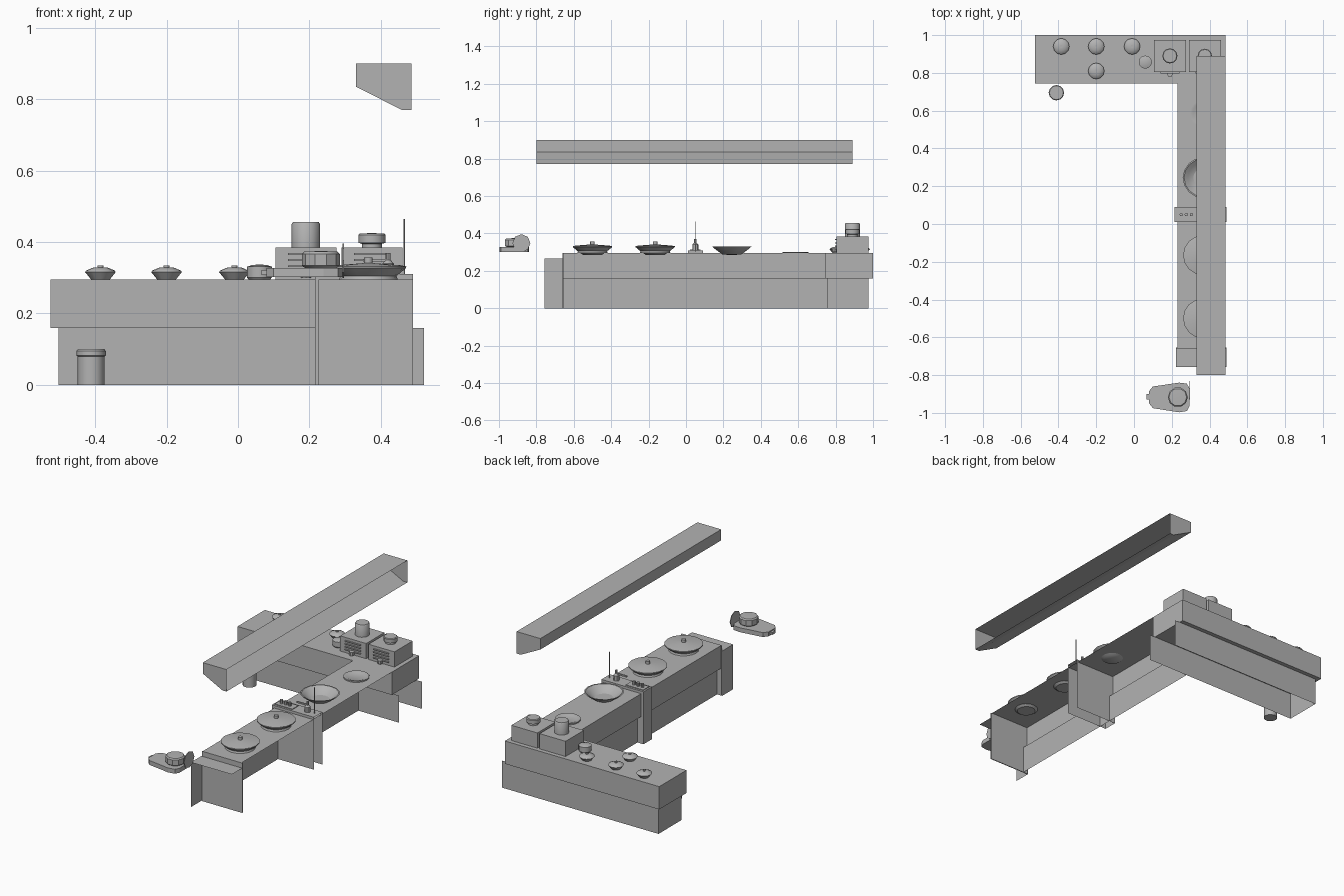
import bpy, bmesh, math
from mathutils import Vector

cube = bpy.data.objects.get("Cube")
if cube:
    bpy.data.objects.remove(cube, do_unlink=True)

steel = bpy.data.materials.new("brushed grey")
steel.use_nodes = True
GREY = (0.45, 0.45, 0.45, 1)
steel.diffuse_color = GREY
steel.node_tree.nodes["Principled BSDF"].inputs["Base Color"].default_value = GREY


def finish(name, bm, smooth=False):
    mesh = bpy.data.meshes.new(name)
    bm.to_mesh(mesh)
    bm.free()
    mesh.materials.append(steel)
    ob = bpy.data.objects.new(name, mesh)
    bpy.context.collection.objects.link(ob)
    if smooth:
        bpy.ops.object.select_all(action='DESELECT')
        ob.select_set(True)
        bpy.context.view_layer.objects.active = ob
        bpy.ops.object.shade_smooth_by_angle(angle=math.radians(35))
    return ob


def box(name, lo, hi, missing=""):
    """Box between two corners; missing lists sides left open, such as '+x -z'."""
    bm = bmesh.new()
    bmesh.ops.create_cube(bm, size=1)
    for side in missing.split():
        axis = "xyz".index(side[1])
        sign = 1 if side[0] == "+" else -1
        gone = [f for f in bm.faces if f.normal[axis] * sign > 0.9]
        bmesh.ops.delete(bm, geom=gone, context='FACES')
    lo, hi = Vector(lo), Vector(hi)
    for v in bm.verts:
        v.co = (lo + hi) / 2 + v.co * (hi - lo)
    return finish(name, bm)


def extrude(name, points, a, b, axis="y", closed=False, caps=False):
    """Sweep a profile along y (points are x, z) or along z (points are x, y)."""
    bm = bmesh.new()

    def place(p, t):
        return (p[0], t, p[1]) if axis == "y" else (p[0], p[1], t)
    rows = [[bm.verts.new(place(p, t)) for p in points] for t in (a, b)]
    n = len(points)
    for i in range(n if closed else n - 1):
        j = (i + 1) % n
        bm.faces.new((rows[0][i], rows[0][j], rows[1][j], rows[1][i]))
    if caps:
        for row in rows:
            bm.faces.new(row)
        bmesh.ops.recalc_face_normals(bm, faces=bm.faces)
    return finish(name, bm)


def lathe(name, centre, profile, sides=12):
    """Turn (radius, height) points around a vertical axis; radius 0 makes a tip."""
    bm = bmesh.new()
    rings = []
    for r, z in profile:
        count = sides if r > 0 else 1
        rings.append([bm.verts.new((centre[0] + r * math.cos(math.tau * k / sides),
                                    centre[1] + r * math.sin(math.tau * k / sides),
                                    centre[2] + z)) for k in range(count)])
    for low, high in zip(rings, rings[1:]):
        for k in range(sides):
            m = (k + 1) % sides
            ring = [low[k % len(low)], low[m % len(low)],
                    high[m % len(high)], high[k % len(high)]]
            bm.faces.new(list(dict.fromkeys(ring)))
    return finish(name, bm, smooth=True)


def can(name, centre, r, h, sides=12):
    return lathe(name, centre, [(0, 0), (r, 0), (r, h), (0, h)], sides)


TOP = 0.295

# Overhead hood, open toward the wall
hood = [(0.485, 0.9), (0.33, 0.9), (0.33, 0.835), (0.458, 0.77), (0.485, 0.77)]
extrude("hood", hood, -0.8, 0.89, caps=True)

# Long counter shell with recessed lower panel, open toward the wall
extrude("long_counter", [(0.485, TOP), (0.23, TOP), (0.23, 0.16), (0.255, 0.16), (0.255, 0)],
        -0.655, 0.76)
box("counter_end_panel", (0.225, -0.66, 0), (0.49, -0.655, TOP))
box("counter_end_step", (0.222, -0.757, 0), (0.49, -0.655, 0.265), "+x -y -z +y")

# Divider post
box("divider_post", (0.215, 0.01, 0), (0.49, 0.09, 0.31), "+x -z")
box("divider_control_plate", (0.225, 0.022, 0.31), (0.34, 0.078, 0.314), "-z")

# Back counter
box("back_counter_top", (-0.525, 0.745, 0.16), (0.485, 1.0, TOP))
box("back_counter_base", (-0.503, 0.76, 0), (0.52, 0.975, 0.16), "+x -z +z")

# Taps and controls on the post
for i in range(3):
    can("control_knob", (0.25 + 0.027 * i, 0.05, 0.31), 0.009, 0.025, 8)
can("tap_rod", (0.465, 0.05, 0.3), 0.002, 0.165, 6)
lathe("tap_body", (0.42, 0.05, 0.31),
      [(0, 0), (0.016, 0), (0.016, 0.03), (0.007, 0.04), (0.007, 0.06), (0, 0.06)], 8)
box("tap_spout", (0.35, 0.045, 0.345), (0.42, 0.055, 0.353))

# Woks: two lidded, one open, and an empty ring
for y in (-0.5, -0.165):
    lathe("lidded_wok", (0.365, y, TOP - 0.01),
          [(0, 0), (0.05, 0), (0.085, 0.025), (0.105, 0.042), (0.105, 0.047),
           (0.09, 0.05), (0.012, 0.056), (0.012, 0.072), (0, 0.072)], 16)
    lathe("burner_ring", (0.365, y, TOP), [(0.082, 0), (0.078, 0.012), (0.065, 0.012)], 16)
lathe("open_wok", (0.365, 0.245, TOP - 0.01),
      [(0, 0), (0.05, 0.002), (0.085, 0.028), (0.107, 0.046), (0.1, 0.046),
       (0.08, 0.031), (0.048, 0.008), (0, 0.006)], 16)
lathe("empty_burner", (0.365, 0.585, TOP),
      [(0.07, 0), (0.07, 0.007), (0.058, 0.007), (0.05, 0.003), (0, 0.003)], 16)

# Small lidded bowls and a pot
for x, y in ((-0.385, 0.94), (-0.2, 0.94), (-0.01, 0.94), (-0.2, 0.81)):
    lathe("small_bowl", (x, y, TOP),
          [(0, 0), (0.026, 0), (0.043, 0.021), (0.04, 0.025), (0.022, 0.033),
           (0.008, 0.034), (0.008, 0.039), (0, 0.039)], 12)
lathe("small_pot", (0.06, 0.857, TOP),
      [(0, 0), (0.03, 0), (0.035, 0.006), (0.035, 0.036), (0.02, 0.041), (0, 0.042)])

# Brewing machines with front slats and containers on top
for x in (0.19, 0.375):
    box("machine_body", (x - 0.085, 0.805, TOP), (x + 0.085, 0.975, 0.385))
    for k in range(4):
        z = 0.313 + 0.017 * k
        box("machine_slat", (x - 0.05, 0.796, z), (x + 0.05, 0.806, z + 0.005))
    can("machine_button", (x, 0.792, 0.3), 0.014, 0.02, 8)
lathe("tall_container", (0.19, 0.89, 0.385),
      [(0.04, 0), (0.04, 0.065), (0.036, 0.071), (0, 0.071)])
lathe("short_container", (0.375, 0.89, 0.385),
      [(0.028, 0), (0.028, 0.01), (0.038, 0.013), (0.038, 0.035), (0.034, 0.039), (0, 0.04)])

# Waste bin on the floor
lathe("waste_bin", (-0.411, 0.695, 0),
      [(0, 0), (0.038, 0), (0.038, 0.08), (0.041, 0.082), (0.041, 0.095),
       (0.037, 0.1), (0, 0.1)])

# Free standing tray, pot and round paddle
outline = [(0.08, -0.95), (0.1, -0.975), (0.24, -0.997), (0.28, -0.99), (0.293, -0.965),
           (0.293, -0.87), (0.28, -0.845), (0.24, -0.84), (0.1, -0.86), (0.08, -0.885)]
extrude("tray", outline, 0.302, 0.328, axis="z", closed=True, caps=True)
box("tray_handle", (0.066, -0.93, 0.308), (0.082, -0.9, 0.322))
lathe("tray_pot", (0.232, -0.917, 0.328),
      [(0.045, 0), (0.053, 0.006), (0.053, 0.038), (0.047, 0.045), (0, 0.047)], 10)
paddle = can("round_paddle", (0, 0, 0), 0.048, 0.004, 8)
paddle.rotation_euler = (0, math.pi / 2, 0)
paddle.location = (0.293, -0.88, 0.348)
